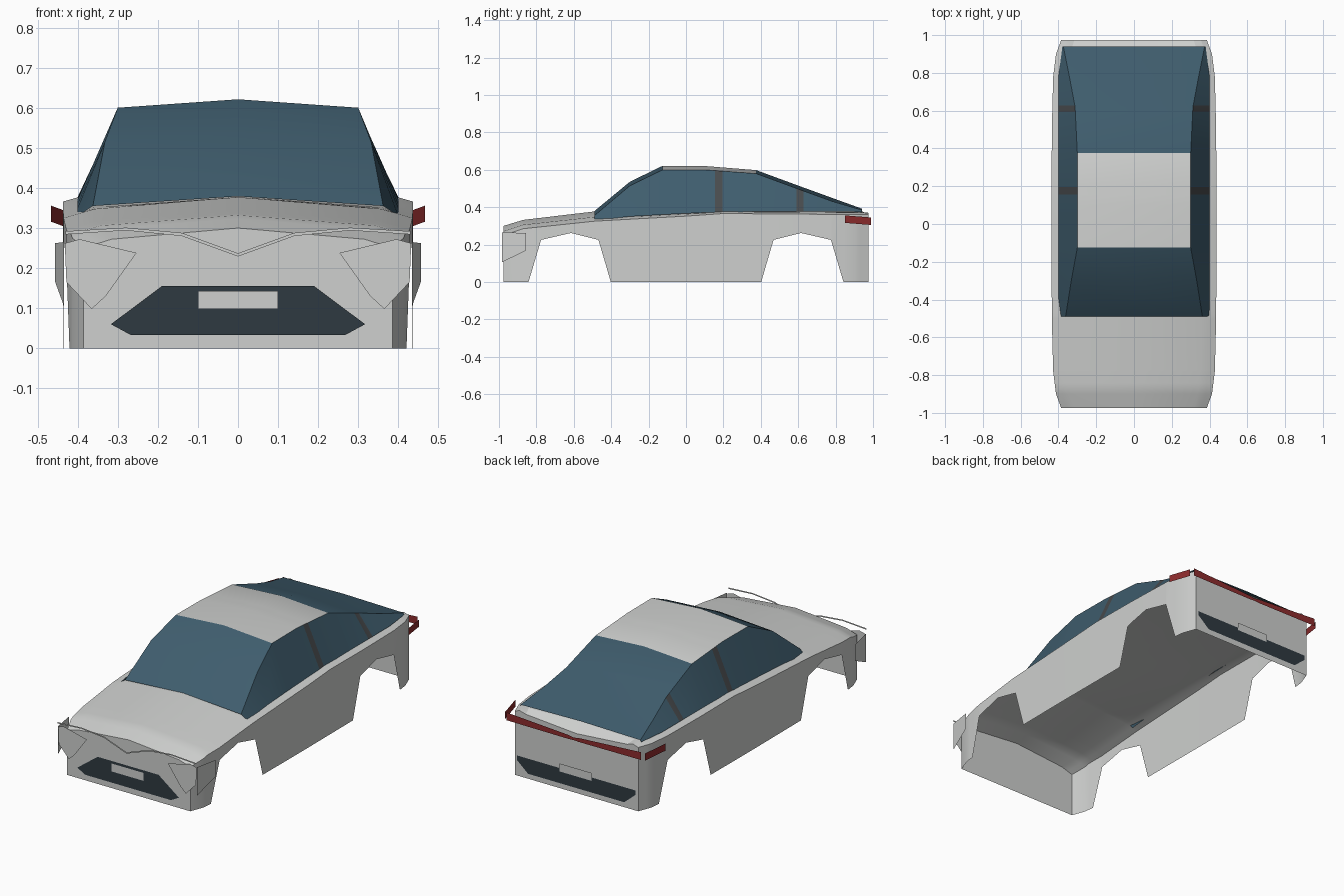
import bpy
import bmesh
import math
from mathutils import Vector

cube = bpy.data.objects.get("Cube")
if cube:
    bpy.data.objects.remove(cube, do_unlink=True)


def material(name, r, g, b):
    m = bpy.data.materials.new(name)
    m.use_nodes = True
    m.diffuse_color = (r, g, b, 1)
    m.node_tree.nodes["Principled BSDF"].inputs["Base Color"].default_value = (r, g, b, 1)
    return m


paint = material("light grey paint", 0.62, 0.63, 0.62)
glass = material("blue glass", 0.05, 0.11, 0.155)
pillar = material("dark pillar", 0.065, 0.07, 0.075)
grille = material("dark grille", 0.028, 0.042, 0.053)
red = material("red lamp", 0.27, 0.025, 0.027)


def lerp(table, t):
    """Interpolate rows of (key, value, ...) at key t."""
    for a, b in zip(table, table[1:]):
        if t <= b[0]:
            break
    f = min(max((t - a[0]) / (b[0] - a[0]), 0), 1)
    return [p + (q - p) * f for p, q in zip(a[1:], b[1:])]


def finish(name, bm, mats, smooth=False):
    me = bpy.data.meshes.new(name)
    bm.to_mesh(me)
    bm.free()
    for m in mats:
        me.materials.append(m)
    ob = bpy.data.objects.new(name, me)
    bpy.context.collection.objects.link(ob)
    if smooth:
        bpy.ops.object.select_all(action="DESELECT")
        ob.select_set(True)
        bpy.context.view_layer.objects.active = ob
        bpy.ops.object.shade_smooth_by_angle(angle=math.radians(20))
    return ob


def loft(name, stations, half_section, mats, caps=False, rule=None):
    """Skin mirrored half sections (outer edge to centre line) along y."""
    bm = bmesh.new()
    rows = []
    for y in stations:
        half = half_section(y)
        section = half + [(-x, z) for x, z in reversed(half[:-1])]
        rows.append([bm.verts.new((x, y, z)) for x, z in section])
    for r, s in zip(rows, rows[1:]):
        for j in range(len(r) - 1):
            f = bm.faces.new((r[j], s[j], s[j + 1], r[j + 1]))
            if rule:
                side = j in (0, len(r) - 2)
                f.material_index = rule(f.calc_center_median().y, side)
    if caps:
        bm.faces.new(rows[0])
        bm.faces.new(rows[-1][::-1])
    return finish(name, bm, mats, True)


def panel(name, points, mat, outward, mirror=False):
    """Flat plate facing outward; optionally repeated on the other side."""
    bm = bmesh.new()
    for sx in ((1, -1) if mirror else (1,)):
        face = bm.faces.new([bm.verts.new((sx * x, y, z)) for x, y, z in points])
        face.normal_update()
        if face.normal.dot(Vector((sx * outward[0], outward[1], outward[2]))) < 0:
            face.normal_flip()
    return finish(name, bm, [mat])


def ribbon(name, rows, mat, outward):
    """Mirrored band from rows of (x, y, low z, high z), starting at x = 0."""
    rows = [(-x, y, a, b) for x, y, a, b in rows[:0:-1]] + rows
    bm = bmesh.new()
    cols = [[bm.verts.new((x, y, z)) for z in (a, b)] for x, y, a, b in rows]
    for p, q in zip(cols, cols[1:]):
        f = bm.faces.new((p[0], q[0], q[1], p[1]))
        f.normal_update()
        if f.normal.y * outward < 0:
            f.normal_flip()
    return finish(name, bm, [mat])


def mirrored_outline(half, y):
    return [(x, y, z) for x, z in half] + [(-x, y, z) for x, z in reversed(half)]


# Body shell: open underneath, with wheel arches cut in the sides
WIDTH = [(0, .437), (.5, .435), (.78, .428), (.9, .413), (.975, .385)]
ARCH = [(0, 0), (.402, 0), (.468, .225), (.615, .262), (.775, .225), (.842, 0), (.975, 0)]
BELT = [(-.975, .25), (-.87, .285), (-.49, .325), (0, .352), (.2, .366), (.975, .36)]
RIDGE = [(-.975, .3), (-.87, .332), (-.49, .377), (.2, .385), (.93, .384), (.975, .335)]


def body_section(y):
    w, = lerp(WIDTH, abs(y))
    low, = lerp(ARCH, abs(y))
    belt, = lerp(BELT, y)
    ridge, = lerp(RIDGE, y)
    inner = belt + .01
    return [(w, low), (w, belt), (w * .92, inner),
            (w * .82, inner + (ridge - inner) * .3), (0, ridge)]


keys = {s * k[0] for k in WIDTH + ARCH for s in (1, -1)} | {k[0] for k in BELT + RIDGE}
loft("body", sorted(keys), body_section, [paint], caps=True)

# Cabin: y, sill x, sill z, roof edge x, roof edge z, centre z
CABIN = [
    (-.49, .4, .33, .362, .355, .379),
    (-.3, .4, .35, .332, .515, .536),
    (-.125, .4, .36, .3, .6, .621),
    (.1, .4, .371, .298, .6, .62),
    (.375, .4, .377, .3, .58, .598),
    (.62, .4, .377, .312, .49, .508),
    (.78, .4, .377, .342, .432, .45),
    (.94, .379, .375, .374, .385, .392),
]
PILLARS = [(.155, .195), (.592, .628)]


def cabin_section(y):
    sx, sz, ex, ez, cz = lerp(CABIN, y)
    return [(sx, sz), (ex, ez), (0, cz)]


def cabin_colour(y, side):
    if side:
        return 2 if any(a < y < b for a, b in PILLARS) else 0
    return 1 if -.125 < y < .375 else 0


keys = {r[0] for r in CABIN} | {y for p in PILLARS for y in p}
loft("cabin", sorted(keys), cabin_section, [glass, paint, pillar], rule=cabin_colour)

# Front grille, rear diffuser and number plates
FRONT, BACK = (0, -1, 0), (0, 1, 0)
panel("front_grille", mirrored_outline([(.19, .155), (.317, .06), (.267, .033)], -.979), grille, FRONT)
panel("rear_diffuser", mirrored_outline([(.37, .115), (.37, .09), (.3, .03)], .979), grille, BACK)
for name, y, out in (("front_plate", -.983, FRONT), ("rear_plate", .983, BACK)):
    panel(name, mirrored_outline([(.1, .143), (.1, .098)], y), paint, out)

# Headlamp covers on the nose and wrapping round the corners
panel("headlamp_front", [(.253, -.985, .238), (.395, -.985, .272), (.432, -.985, .262),
                         (.428, -.985, .165), (.365, -.985, .098), (.33, -.985, .13)],
      paint, FRONT, True)
panel("headlamp_side", [(.434, -.985, .105), (.434, -.985, .265), (.457, -.855, .262),
                        (.457, -.855, .168)], paint, (1, 0, 0), True)

# Thin trim line across the nose
ribbon("nose_trim", [(0, -.993, .229, .237), (.14, -.993, .28, .288), (.28, -.993, .294, .301),
                     (.43, -.993, .284, .292)], paint, -1)

# Tail lamps: shallow V band across the back and side pieces
ribbon("tail_lamp_band", [(0, 1, .308, .322), (.03, 1, .306, .328), (.42, 1, .308, .352)], red, 1)
panel("tail_lamp_side", [(.437, .988, .305), (.437, .988, .345), (.467, .85, .356),
                         (.467, .85, .316)], red, (1, 0, 0), True)
